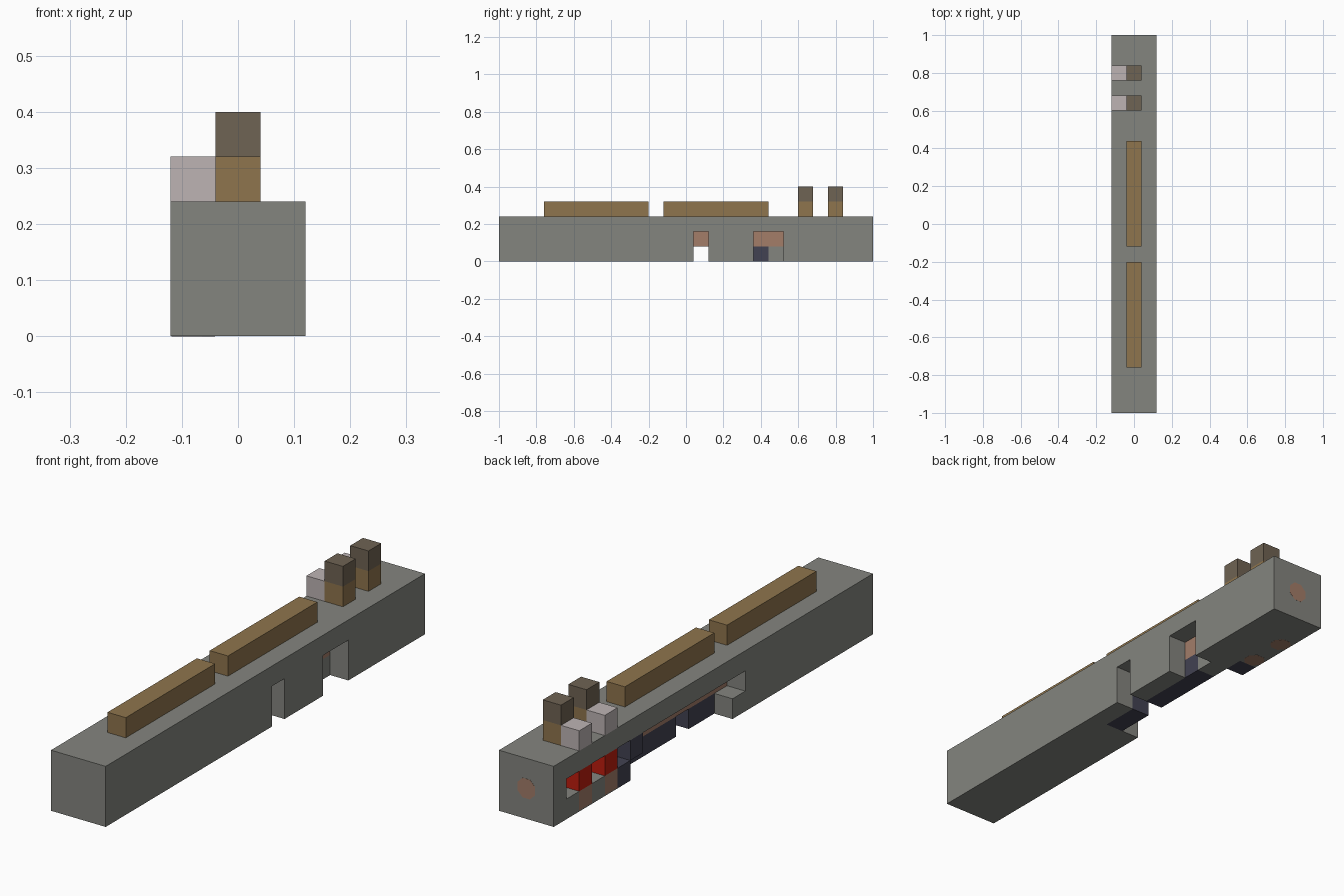
import bpy, bmesh, math
from mathutils import Matrix, Vector

cube = bpy.data.objects.get("Cube")
if cube:
    bpy.data.objects.remove(cube, do_unlink=True)

CELL = 0.08
MID = 12.5      # half the length in cells


def material(name, *rgb):
    lin = [((c / 255 + 0.055) / 1.055) ** 2.4 for c in rgb] + [1.0]
    m = bpy.data.materials.new(name)
    m.use_nodes = True
    m.diffuse_color = lin
    bsdf = m.node_tree.nodes["Principled BSDF"]
    bsdf.inputs["Base Color"].default_value = lin
    bsdf.inputs["Roughness"].default_value = 0.9
    return m


grey = material("stone grey", 132, 133, 127)
tan = material("tan", 143, 117, 77)
umber = material("dark umber", 111, 99, 83)
pale = material("pale pink grey", 189, 180, 180)
copper = material("copper", 163, 125, 105)
navy = material("dark navy", 66, 66, 82)
red = material("red", 190, 28, 14)


def finish(name, bm, mat):
    bmesh.ops.recalc_face_normals(bm, faces=bm.faces)
    mesh = bpy.data.meshes.new(name)
    bm.to_mesh(mesh)
    bm.free()
    mesh.materials.append(mat)
    ob = bpy.data.objects.new(name, mesh)
    bpy.context.collection.objects.link(ob)
    return ob


def extrude_profile(name, col, points, mat):
    """Side outline (length, height) in cells, one column wide; col is -1, 0 or 1."""
    bm = bmesh.new()
    x = (col - 0.5) * CELL
    face = bm.faces.new([bm.verts.new((x, (y - MID) * CELL, z * CELL)) for y, z in points])
    new = bmesh.ops.extrude_face_region(bm, geom=[face])["geom"]
    verts = [g for g in new if isinstance(g, bmesh.types.BMVert)]
    bmesh.ops.translate(bm, verts=verts, vec=(CELL, 0, 0))
    return finish(name, bm, mat)


def block(name, col, y0, y1, z0, z1, mat):
    return extrude_profile(name, col, [(y0, z0), (y1, z0), (y1, z1), (y0, z1)], mat)


def spot(name, centre, direction):
    """Thin octagonal plate."""
    bm = bmesh.new()
    turn = Vector(direction).to_track_quat('Z', 'Y').to_matrix().to_4x4()
    place = Matrix.Translation(centre) @ turn @ Matrix.Rotation(math.pi / 8, 4, 'Z')
    bmesh.ops.create_cone(bm, cap_ends=True, segments=8, radius1=0.042, radius2=0.042,
                          depth=0.002, matrix=place)
    return finish(name, bm, copper)


# Main body: three columns with their notches
extrude_profile("body_left", 1, [(0, 0), (13, 0), (13, 2), (14, 2), (14, 0), (17, 0), (17, 2),
                                 (19, 2), (19, 0), (25, 0), (25, 3), (0, 3)], grey)
front = [(0, 0), (11, 0), (11, 1), (10, 1), (10, 2)]
extrude_profile("body_centre", 0, front + [(24.9, 2), (24.9, 1), (18, 1), (18, 0),
                                           (25, 0), (25, 3), (0, 3)], grey)
extrude_profile("body_right", -1, front + [(24, 2), (24, 1), (23, 1), (23, 0),
                                           (25, 0), (25, 3), (0, 3)], grey)
block("lower_spacer", -1, 21, 22, 0, 1, grey)

# Inner core and lower rods
block("inner_core", 0, 10, 24.9, 1, 2, copper)
block("front_rod", 0, 11, 13, 0, 1, navy)
block("rear_rod", 0, 14, 18, 0, 1, navy)
block("side_lug", -1, 18, 19, 1, 2, navy)
block("lower_lug", -1, 19, 20, 0, 1, navy)

# Repeated pairs: red side blocks, copper cells, posts and pale caps
for i, y in enumerate((20, 22), 1):
    block(f"red_block_{i}", -1, y, y + 1, 1, 2, red)
    block(f"copper_cell_{i}", -1, y, y + 1, 0.05, 1, copper)
    block(f"cell_base_{i}", -1, y, y + 1, 0, 0.05, grey)
    spot(f"base_spot_{i}", (-CELL, (y + 0.5 - MID) * CELL, 0.0005), (0, 0, -1))
    block(f"post_base_{i}", 0, y, y + 1, 3, 4, tan)
    block(f"post_top_{i}", 0, y, y + 1, 4, 5, umber)
    block(f"pale_block_{i}", -1, y, y + 1, 3, 4, pale)

# Rear end mark and top rails
spot("rear_spot", (0, 0.9995, 1.5 * CELL), (0, 1, 0))
block("front_rail", 0, 3, 10, 3, 4, tan)
block("rear_rail", 0, 11, 18, 3, 4, tan)
